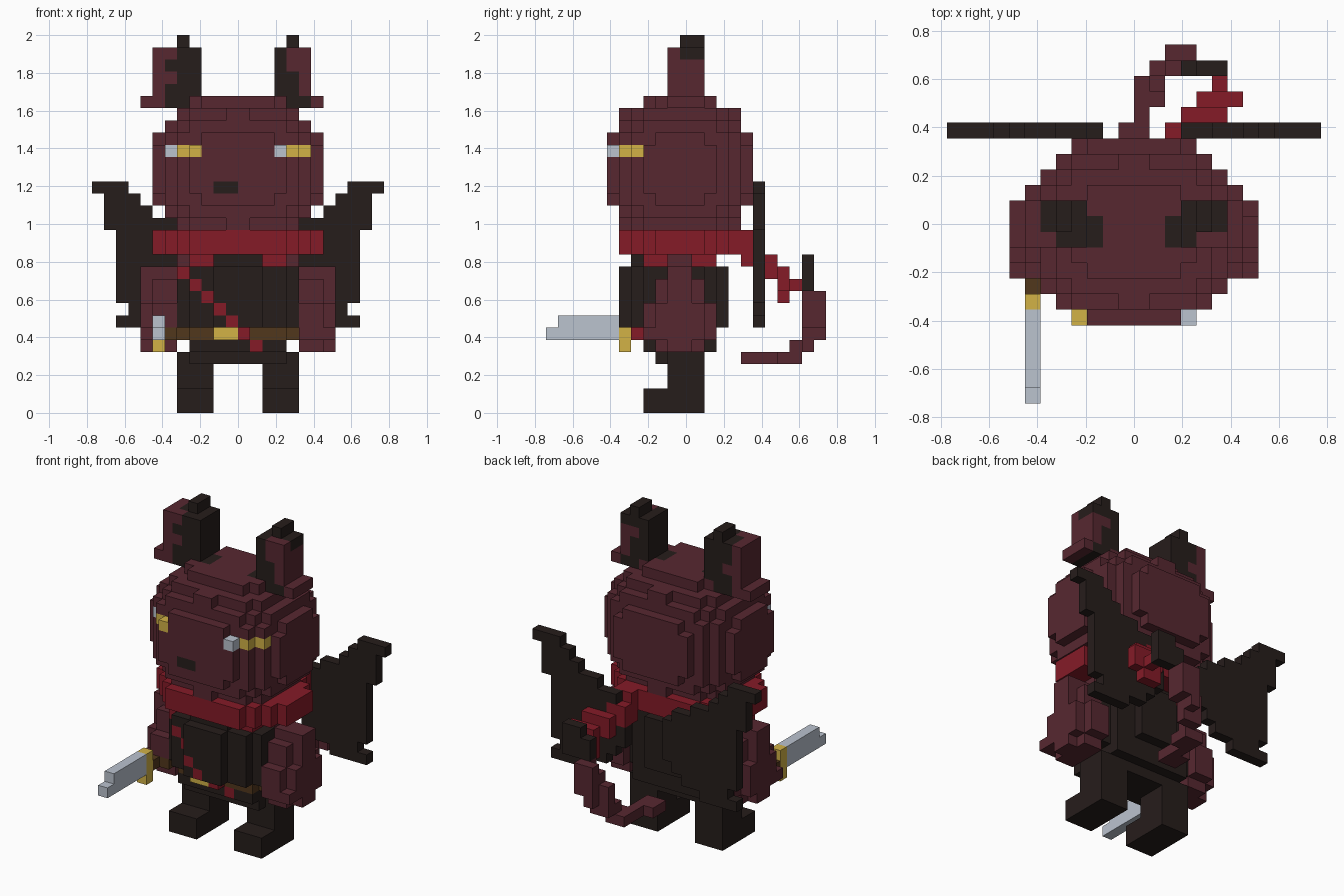
import bpy
import bmesh

cube = bpy.data.objects.get("Cube")
if cube:
    bpy.data.objects.remove(cube, do_unlink=True)

V = 2 / 31        # edge length of one block
Y_MID = 11.5      # block rows in depth are counted from the front


def linear(c):
    c /= 255
    return c / 12.92 if c < 0.04045 else ((c + 0.055) / 1.055) ** 2.4


def material(name, rgb):
    m = bpy.data.materials.new(name)
    col = tuple(linear(c) for c in rgb) + (1.0,)
    m.diffuse_color = col
    m.use_nodes = True
    bsdf = next(n for n in m.node_tree.nodes if n.type == 'BSDF_PRINCIPLED')
    bsdf.inputs["Base Color"].default_value = col
    bsdf.inputs["Roughness"].default_value = 0.9
    return m


PALETTE = {
    "maroon": material("maroon fur", (87, 39, 48)),
    "black": material("charcoal", (38, 29, 27)),
    "red": material("scarf red", (133, 27, 39)),
    "gold": material("gold", (210, 178, 70)),
    "silver": material("silver", (187, 195, 207)),
    "brown": material("leather brown", (81, 55, 28)),
}
SLOTS = list(PALETTE)
parts, taken = {}, set()


def box(x0, x1, y0, y1, z0, z1):
    return {(x, y, z) for x in range(x0, x1) for y in range(y0, y1) for z in range(z0, z1)}


def ellipsoid(cy, cz, a, b, c, z0, z1):
    def inside(x, y, z):
        return ((x + .5) / a) ** 2 + ((y + .5 - cy) / b) ** 2 + ((z + .5 - cz) / c) ** 2 < 1.16
    return {p for p in box(-9, 9, 0, 23, z0, z1) if inside(*p)}


def mirror(cells):
    return {(-x - 1, y, z) for x, y, z in cells}


def add(name, cells, colour):
    cells = cells - taken
    taken.update(cells)
    parts.setdefault(name, {}).update({c: colour for c in cells})


def paint(name, cells, colour):
    for c in cells:
        if c in parts[name]:
            parts[name][c] = colour


def paint_front(name, x, z, colour):
    # colour the frontmost block of one column
    ys = [c[1] for c in parts[name] if c[0] == x and c[2] == z]
    if ys:
        parts[name][(x, min(ys), z)] = colour


def both(name, cells, colour):
    add("left_" + name, cells, colour)
    add("right_" + name, mirror(cells), colour)


# scarf: collar, hanging folds and the tail of cloth behind
add("scarf", ellipsoid(11, 14, 6.7, 5, 50, 13, 15), "red")
folds = box(2, 4, 8, 10, 12, 13) | box(2, 4, 12, 14, 12, 13)
add("scarf", folds | mirror(folds), "red")
add("scarf", box(2, 4, 16, 18, 12, 14) | box(2, 4, 16, 17, 14, 15)
    | box(3, 6, 18, 19, 11, 13), "red")
add("scarf", box(4, 7, 19, 20, 10, 12) | box(4, 6, 19, 20, 9, 10)
    | box(5, 6, 20, 21, 10, 11), "red")

# head with eyes, nose and dark patches beside the ears
add("head", ellipsoid(11, 20, 7, 6, 6, 15, 26), "maroon")
for x, colour in zip((-6, -5, -4, 3, 4, 5), ("silver", "gold", "gold") * 2):
    paint_front("head", x, 21, colour)
for x in (-2, -1):
    paint_front("head", x, 18, "black")
paint("head", box(-3, -2, 10, 12, 25, 26) | box(2, 3, 10, 12, 25, 26), "black")

# ears: the right one is a block wider
add("left_ear", box(3, 7, 10, 13, 25, 26) | box(3, 6, 10, 13, 26, 30), "maroon")
add("right_ear", box(-8, -3, 10, 13, 25, 26) | box(-7, -3, 10, 13, 26, 30), "maroon")
paint("left_ear", box(3, 4, 10, 13, 25, 30) | box(4, 5, 10, 13, 25, 28)
      | box(5, 6, 10, 13, 25, 26) | box(4, 6, 11, 13, 29, 30), "black")
paint("right_ear", box(-5, -3, 10, 13, 25, 30) | box(-6, -5, 10, 13, 25, 27)
      | box(-6, -5, 10, 13, 28, 29) | box(-6, -5, 11, 13, 29, 30), "black")
both("ear_tip", box(4, 5, 11, 13, 30, 31), "black")

# belt with raised buckle, and an end of it beside the right arm
add("belt", ellipsoid(11, 6.5, 5.1, 3.2, 50, 6, 7) | box(-6, -5, 8, 10, 6, 7), "brown")
paint("belt", box(-6, 6, 12, 15, 6, 7), "black")
add("buckle", box(-2, 0, 7, 8, 6, 7), "gold")

# arms, slim at the shoulder and fuller towards the hand
arm = box(4, 5, 10, 12, 12, 13) | box(5, 8, 10, 12, 5, 12) | box(5, 7, 9, 13, 5, 11)
arm |= box(5, 8, 9, 13, 6, 9) | box(5, 7, 8, 14, 6, 9) | box(7, 8, 8, 9, 6, 7)
both("arm", arm, "maroon")

# torso with chest and back plates, hips and diagonal strap
add("torso", box(-2, 2, 6, 15, 7, 12) | box(-4, 4, 7, 14, 7, 12) | box(-5, 5, 8, 13, 7, 12)
    | box(-2, 2, 7, 14, 12, 13) | box(-4, 4, 10, 12, 12, 13), "black")
add("hips", box(-4, 4, 8, 14, 5, 6) | box(-4, 4, 9, 13, 4, 5), "black")
for k in range(5):
    paint_front("torso", -5 + k, 11 - k, "red")
add("strap_end", box(0, 1, 7, 8, 6, 7), "red")
paint_front("hips", 1, 5, "red")

# legs and feet
both("leg", box(2, 5, 10, 13, 0, 5) | box(2, 5, 8, 13, 0, 2), "black")

# wings: outer and inner reach of each row, from the bottom up
rows = [(10, 6), (9, 4), (10, 3), (10, 2), (10, 2), (10, 2), (10, 2), (10, 3),
        (11, 5), (11, 7), (11, 8), (12, 9)]
wing = set()
for i, (outer, inner) in enumerate(rows):
    wing |= box(inner, outer, 17, 18, 7 + i, 8 + i)
both("wing", wing, "black")

# tail curling back and up to a dark tip
add("tail", box(-1, 1, 16, 18, 4, 5) | box(0, 1, 18, 19, 4, 5) | box(0, 2, 19, 21, 4, 5)
    | box(1, 2, 20, 22, 5, 6) | box(1, 3, 21, 22, 5, 8) | box(2, 3, 21, 23, 6, 9)
    | box(2, 4, 22, 23, 7, 10) | box(3, 4, 21, 22, 7, 10), "maroon")
add("tail_tip", box(3, 6, 21, 22, 10, 12) | box(4, 6, 21, 22, 12, 13), "black")

# sword held in the right hand
add("sword_blade", box(-7, -6, 1, 6, 6, 8) | box(-7, -6, 0, 1, 6, 7), "silver")
add("sword_guard", box(-7, -6, 6, 7, 5, 8), "gold")
add("sword_handle", box(-7, -6, 7, 8, 6, 7), "brown")

# build every part from its exposed block faces
SIDES = {
    (1, 0, 0): ((1, 0, 0), (1, 1, 0), (1, 1, 1), (1, 0, 1)),
    (-1, 0, 0): ((0, 1, 0), (0, 0, 0), (0, 0, 1), (0, 1, 1)),
    (0, 1, 0): ((1, 1, 0), (0, 1, 0), (0, 1, 1), (1, 1, 1)),
    (0, -1, 0): ((0, 0, 0), (1, 0, 0), (1, 0, 1), (0, 0, 1)),
    (0, 0, 1): ((0, 0, 1), (1, 0, 1), (1, 1, 1), (0, 1, 1)),
    (0, 0, -1): ((0, 1, 0), (1, 1, 0), (1, 0, 0), (0, 0, 0)),
}
for name, cells in parts.items():
    bm = bmesh.new()
    verts = {}
    used = [s for s in SLOTS if s in cells.values()]
    for (x, y, z), colour in cells.items():
        for (dx, dy, dz), corners in SIDES.items():
            if (x + dx, y + dy, z + dz) in cells:
                continue
            loop = []
            for a, b, c in corners:
                key = (x + a, y + b, z + c)
                if key not in verts:
                    verts[key] = bm.verts.new((key[0] * V, (key[1] - Y_MID) * V, key[2] * V))
                loop.append(verts[key])
            bm.faces.new(loop).material_index = used.index(colour)
    mesh = bpy.data.meshes.new(name)
    bm.to_mesh(mesh)
    bm.free()
    for s in used:
        mesh.materials.append(PALETTE[s])
    bpy.context.scene.collection.objects.link(bpy.data.objects.new(name, mesh))
